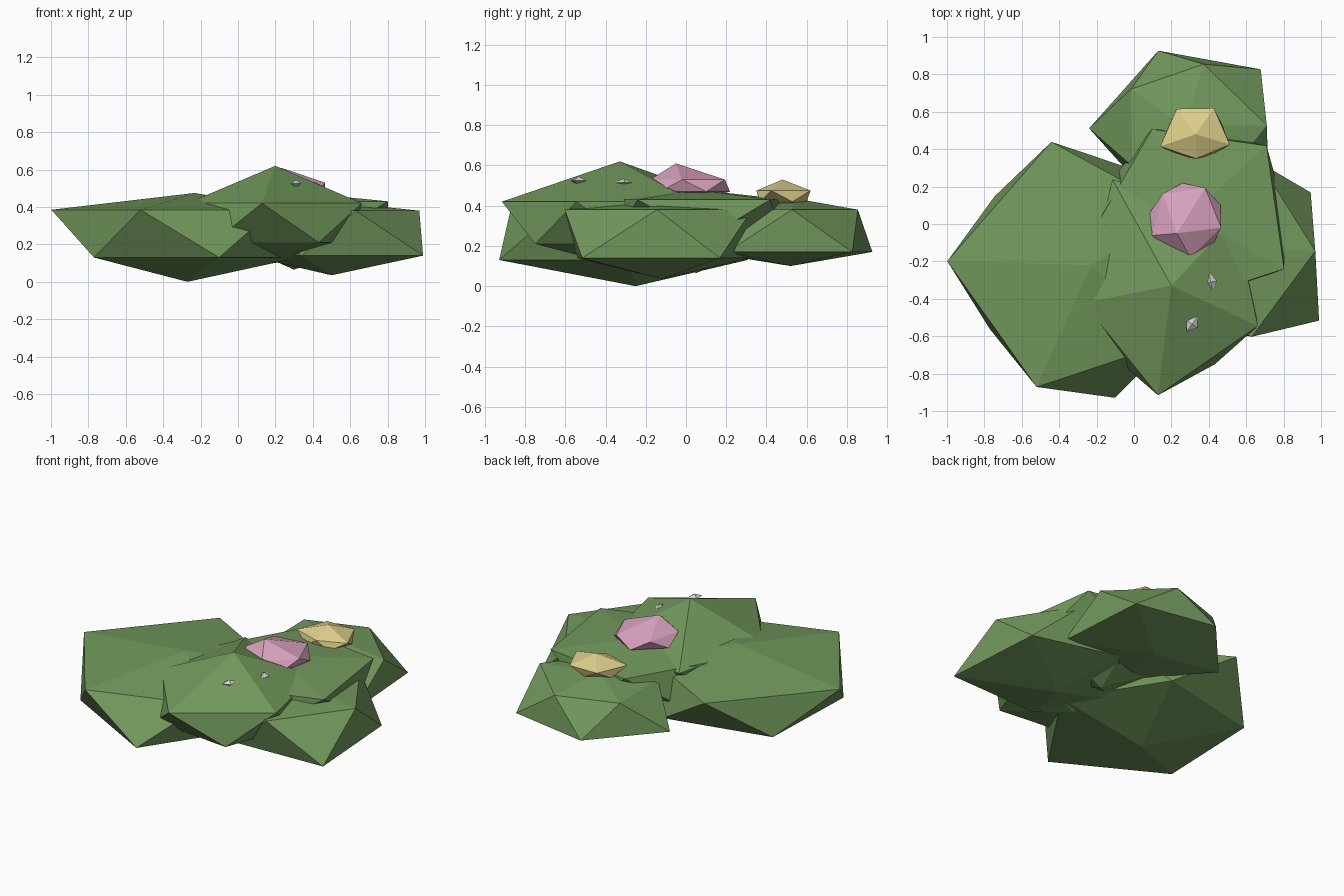
import bpy
import bmesh
from math import cos, sin, radians

default_cube = bpy.data.objects.get("Cube")
if default_cube:
    bpy.data.objects.remove(default_cube, do_unlink=True)


def make_material(name, red, green, blue):
    material = bpy.data.materials.new(name)
    material.use_nodes = True
    colour = (red, green, blue, 1.0)
    material.diffuse_color = colour
    material.node_tree.nodes["Principled BSDF"].inputs["Base Color"].default_value = colour
    return material


leaf_green = make_material("leaf green", 0.17, 0.32, 0.11)
petal_pink = make_material("petal pink", 0.69, 0.36, 0.51)
petal_yellow = make_material("petal yellow", 0.72, 0.62, 0.26)
pale_grey = make_material("pale grey", 0.62, 0.62, 0.62)


def finish_object(mesh_builder, name, material):
    bmesh.ops.recalc_face_normals(mesh_builder, faces=mesh_builder.faces[:])
    mesh = bpy.data.meshes.new(name)
    mesh_builder.to_mesh(mesh)
    mesh_builder.free()
    mesh.materials.append(material)
    built = bpy.data.objects.new(name, mesh)
    bpy.context.collection.objects.link(built)
    return built


def make_clump(name, material, centre, turn, heights, upper, lower, tip=(0, 0)):
    """Uneven twenty-sided lump: two poles and two staggered rings of five."""
    builder = bmesh.new()
    x, y = centre
    base_z, lower_z, upper_z, top_z = heights

    def ring(radii, start, z):
        angles = [radians(start + step * 72) for step in range(5)]
        return [builder.verts.new((x + r * cos(a), y + r * sin(a), z))
                for r, a in zip(radii, angles)]

    top = builder.verts.new((x + tip[0], y + tip[1], top_z))
    base = builder.verts.new((x, y, base_z))
    high = ring(upper, turn, upper_z)
    low = ring(lower, turn + 36, lower_z)
    for i in range(5):
        following = (i + 1) % 5
        builder.faces.new((top, high[i], high[following]))
        builder.faces.new((high[i], low[i], high[following]))
        builder.faces.new((low[i], low[following], high[following]))
        builder.faces.new((base, low[following], low[i]))
    return finish_object(builder, name, material)


# Leafy clumps, listed counter-clockwise from the turn angle
make_clump("left_clump", leaf_green, centre=(-0.27, -0.25), turn=176,
           heights=(0, 0.13, 0.385, 0.475),
           upper=(0.73, 0.67, 0.6, 0.6, 0.71),
           lower=(0.59, 0.7, 0.6, 0.6, 0.62), tip=(0.04, 0.03))

make_clump("front_clump", leaf_green, centre=(0.2, -0.33), turn=-97,
           heights=(0.1, 0.21, 0.42, 0.62),
           upper=(0.59, 0.51, 0.5, 0.65, 0.48),
           lower=(0.48, 0.42, 0.4, 0.45, 0.49))

make_clump("middle_clump", leaf_green, centre=(0.3, 0.05), turn=-30,
           heights=(0.065, 0.24, 0.43, 0.48),
           upper=(0.58, 0.55, 0.5, 0.5, 0.5),
           lower=(0.5, 0.45, 0.45, 0.45, 0.45))

make_clump("right_clump", leaf_green, centre=(0.5, -0.12), turn=-3,
           heights=(0.035, 0.14, 0.38, 0.43),
           upper=(0.47, 0.48, 0.45, 0.45, 0.5),
           lower=(0.53, 0.45, 0.45, 0.45, 0.63))

make_clump("back_clump", leaf_green, centre=(0.27, 0.52), turn=1,
           heights=(0.1, 0.17, 0.38, 0.44),
           upper=(0.44, 0.35, 0.35, 0.35, 0.4),
           lower=(0.51, 0.43, 0.51, 0.45, 0.55))

# Flower heads
make_clump("pink_flower", petal_pink, centre=(0.28, 0.02), turn=60,
           heights=(0.42, 0.47, 0.53, 0.61),
           upper=(0.2, 0.19, 0.2, 0.2, 0.19),
           lower=(0.2, 0.2, 0.2, 0.2, 0.2), tip=(-0.05, -0.07))

make_clump("yellow_flower", petal_yellow, centre=(0.33, 0.48), turn=55,
           heights=(0.37, 0.42, 0.475, 0.53),
           upper=(0.17, 0.17, 0.2, 0.13, 0.19),
           lower=(0.12, 0.15, 0.14, 0.14, 0.15))


# Small pale buds resting on the front clump
def make_bud(name, place, turn):
    builder = bmesh.new()
    bmesh.ops.create_uvsphere(builder, u_segments=4, v_segments=2, radius=1)
    bud = finish_object(builder, name, pale_grey)
    bud.location = place
    bud.scale = (0.035, 0.05, 0.02)
    bud.rotation_euler.z = radians(turn)


make_bud("inner_bud", (0.41, -0.31, 0.515), 10)
make_bud("outer_bud", (0.31, -0.535, 0.525), -35)
